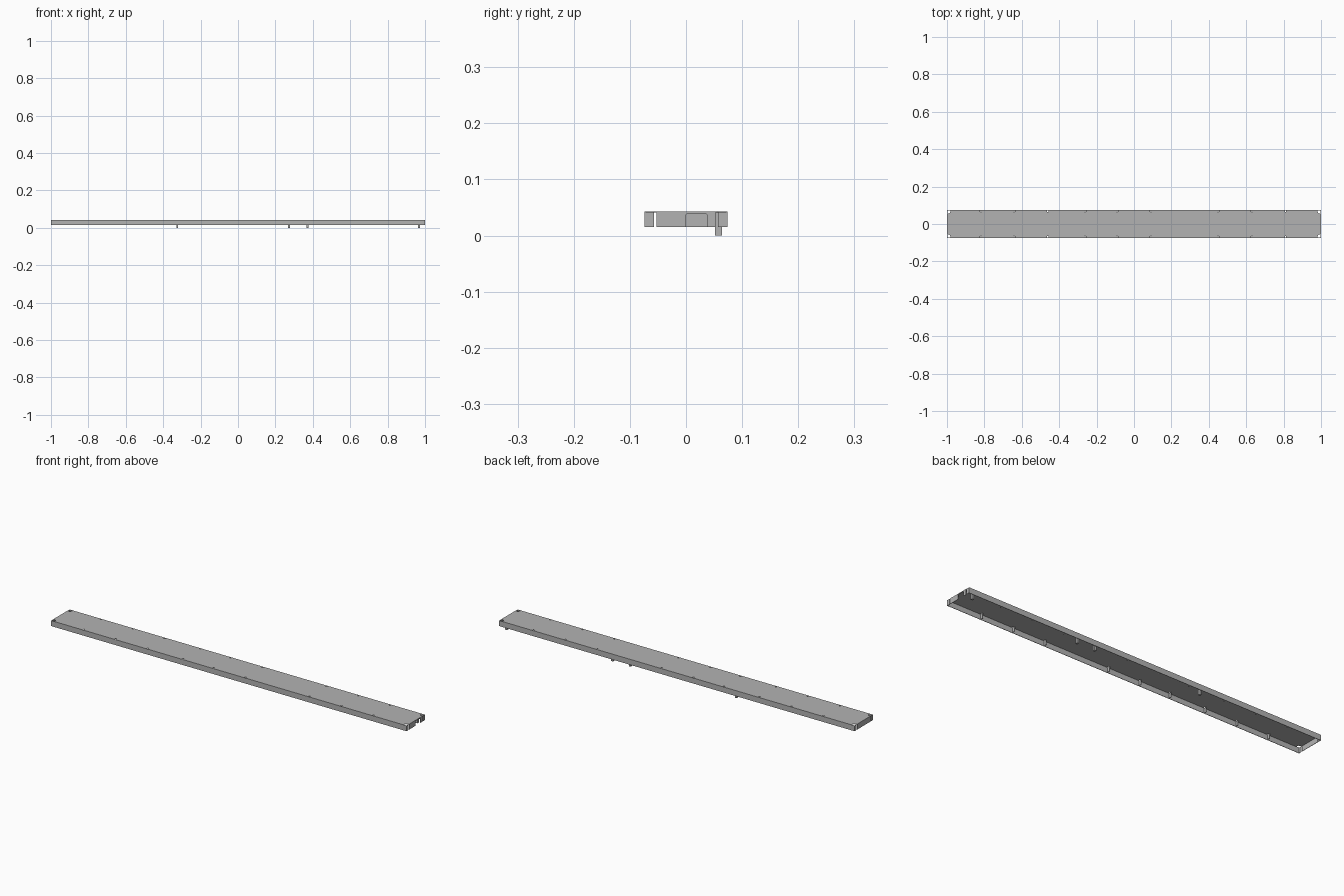
import bpy
import bmesh

old = bpy.data.objects.get("Cube")
if old:
    bpy.data.objects.remove(old, do_unlink=True)

steel = bpy.data.materials.new("grey_steel")
steel.use_nodes = True
colour = (0.45, 0.45, 0.45, 1)
steel.diffuse_color = colour
steel.node_tree.nodes["Principled BSDF"].inputs["Base Color"].default_value = colour

T = 0.002            # sheet thickness
LOW, TOP = 0.015, 0.043
HALF = 0.074         # half of the depth
INNER = HALF - T


def prism(name, outline, depth):
    """Extrude a flat 3D outline along a depth vector."""
    bm = bmesh.new()
    face = bm.faces.new([bm.verts.new(p) for p in outline])
    out = bmesh.ops.extrude_face_region(bm, geom=[face])
    moved = [v for v in out["geom"] if isinstance(v, bmesh.types.BMVert)]
    bmesh.ops.translate(bm, verts=moved, vec=depth)
    bmesh.ops.recalc_face_normals(bm, faces=bm.faces)
    mesh = bpy.data.meshes.new(name)
    bm.to_mesh(mesh)
    bm.free()
    mesh.materials.append(steel)
    obj = bpy.data.objects.new(name, mesh)
    bpy.context.collection.objects.link(obj)
    return obj


def box(name, x, y, z):
    outline = [(x[0], y[0], z[0]), (x[1], y[0], z[0]),
               (x[1], y[1], z[0]), (x[0], y[1], z[0])]
    return prism(name, outline, (0, 0, z[1] - z[0]))


# Top plate with clipped corners and relief slots along both long edges
ribs = [-0.82, -0.64, -0.46, -0.26, -0.09, 0.09, 0.45, 0.63, 0.81]
front = [(-1, -0.054), (-0.985, -0.058), (-0.98, -INNER)]
for x in ribs:
    front += [(x - 0.004, -INNER), (x - 0.004, -0.064),
              (x + 0.004, -0.064), (x + 0.004, -INNER)]
front += [(0.98, -INNER), (0.985, -0.058), (1, -0.054)]
back = [(x, -y) for x, y in reversed(front)]
prism("top_plate", [(x, y, TOP - T) for x, y in front + back], (0, 0, T))

# Long side flanges, their corner returns and folded ribs
for side, label in ((-1, "front"), (1, "back")):
    box(label + "_flange", (-1, 1), sorted((side * INNER, side * HALF)), (LOW, TOP))
    for end, end_label in ((-1, "right"), (1, "left")):
        box(f"{label}_{end_label}_corner_return",
            sorted((end * (1 - T), end)),
            sorted((side * 0.057, side * INNER)), (LOW, TOP - 0.001))
    for i, x in enumerate(ribs):
        box(f"{label}_rib_{i + 1}", (x - T / 2, x + T / 2),
            sorted((side * 0.058, side * INNER)), (LOW + 0.002, TOP - T))

# End flanges: one plain, one with an opening in its lower edge
box("right_end_flange", (-1, T - 1), (-0.053, 0.053), (LOW, TOP - T))
opening = [(-0.053, LOW), (0, LOW), (0, 0.037), (0.002, 0.039),
           (0.035, 0.039), (0.037, 0.037), (0.037, LOW), (0.053, LOW),
           (0.053, TOP - T), (-0.053, TOP - T)]
prism("left_end_flange", [(1 - T, y, z) for y, z in opening], (T, 0, 0))

# Hooks reaching below the tray near the back edge
for i, x in enumerate((-0.325, 0.272, 0.372, 0.968)):
    box(f"hook_{i + 1}", (x - 0.005, x + 0.005), (0.052, 0.064), (0, TOP - T))
